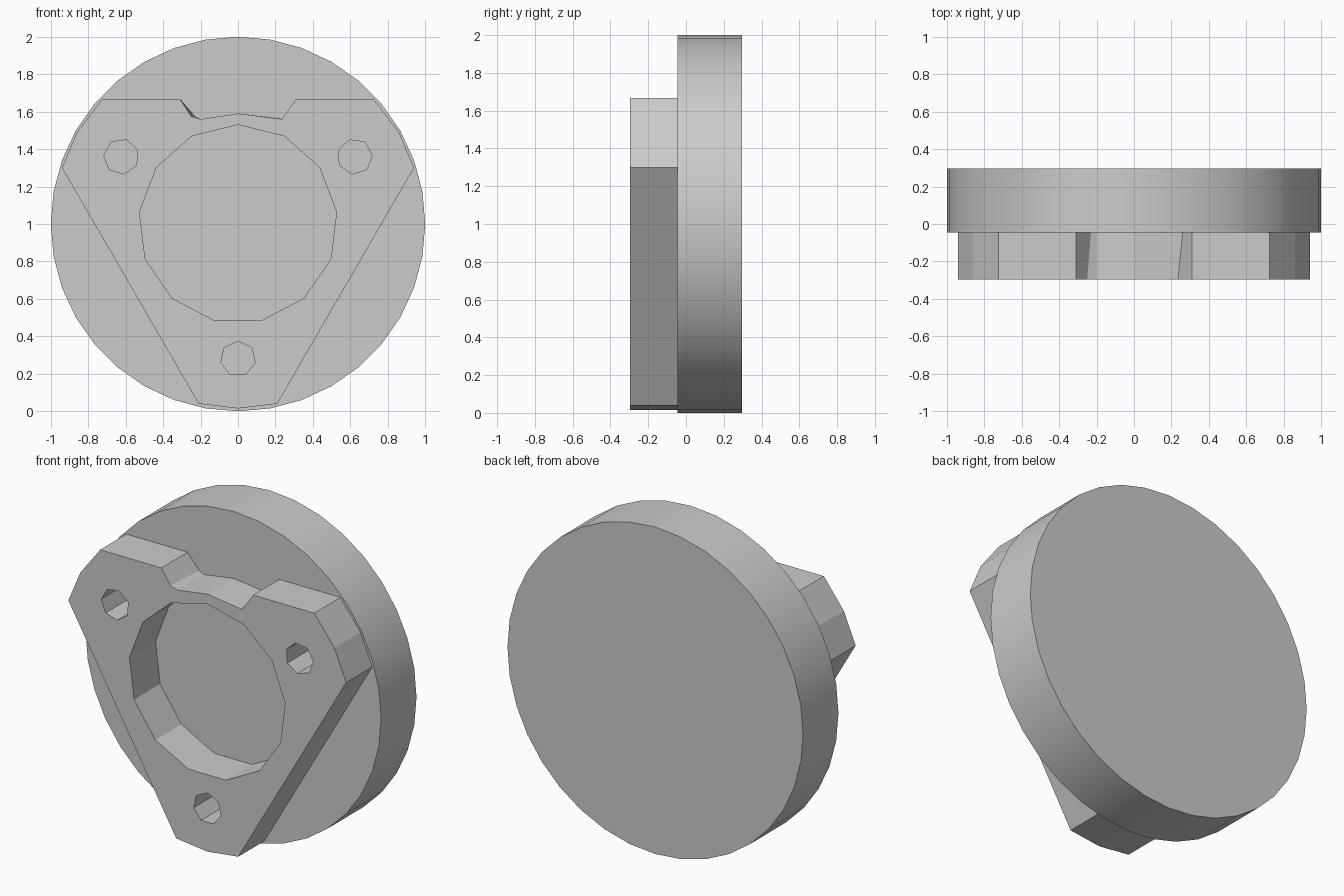
import bpy, bmesh
from math import sin, cos, pi, radians
from mathutils import Vector

cube = bpy.data.objects.get("Cube")
if cube:
    bpy.data.objects.remove(cube)

grey = bpy.data.materials.new("plain grey")
grey.use_nodes = True
colour = (0.6, 0.6, 0.6, 1)
grey.diffuse_color = colour
grey.node_tree.nodes["Principled BSDF"].inputs["Base Color"].default_value = colour

FRONT, JOINT, BACK = -0.297, -0.045, 0.297


def ring(cx, cz, radius, sides, turn=0):
    """Regular polygon facing the front, first corner at the top."""
    angles = [turn + 2 * pi * i / sides for i in range(sides)]
    return [(cx + radius * sin(a), cz + radius * cos(a)) for a in angles]


def slab(name, loops, y0, y1, back_shift=None):
    """Extrude an outline, with optional holes, from y0 back to y1."""
    bm = bmesh.new()
    for loop in loops:
        verts = [bm.verts.new((x, y0, z)) for x, z in loop]
        for a, b in zip(verts, verts[1:] + verts[:1]):
            bm.edges.new((a, b))
    bmesh.ops.triangle_fill(bm, edges=bm.edges[:], use_beauty=True,
                            use_dissolve=False, normal=(0, -1, 0))
    ext = bmesh.ops.extrude_face_region(bm, geom=bm.faces[:], use_keep_orig=True)
    for v in ext["geom"]:
        if isinstance(v, bmesh.types.BMVert):
            v.co.y = y1
            for (x, z), dx in (back_shift or {}).items():
                if (v.co - Vector((x, y1, z))).length < 0.001:
                    v.co.x += dx
                    break
    bmesh.ops.recalc_face_normals(bm, faces=bm.faces[:])
    mesh = bpy.data.meshes.new(name)
    bm.to_mesh(mesh)
    bm.free()
    mesh.materials.append(grey)
    obj = bpy.data.objects.new(name, mesh)
    bpy.context.collection.objects.link(obj)
    return obj


# Round base disc with a smooth rim
disc = slab("base_disc", [ring(0, 1, 1, 36)], JOINT, BACK)
bpy.ops.object.select_all(action="DESELECT")
disc.select_set(True)
bpy.context.view_layer.objects.active = disc
bpy.ops.object.shade_smooth_by_angle(angle=radians(30))

# Three-cornered mounting plate with a notch in its top edge
notch_left, notch_right = (-0.25, 1.575), (0.235, 1.56)
half = [(0.31, 1.667), (0.725, 1.667), (0.86, 1.49), (0.94, 1.3), (0.21, 0.04)]
outline = ([(0, 1.59), notch_right] + half + [(0, 0.015)]
           + [(-x, z) for x, z in reversed(half)] + [notch_left, (-0.2, 1.56)])

# Central bore and three bolt holes, evenly turned about the centre
holes = [ring(0, 1, 0.53, 13)]
for k in range(3):
    a = pi + 2 * pi * k / 3
    holes.append(ring(0.72 * sin(a), 1 + 0.72 * cos(a), 0.094, 7, a - pi))
slab("mounting_plate", [outline] + holes, FRONT, JOINT,
     {notch_left: 0.02, notch_right: 0.025})
